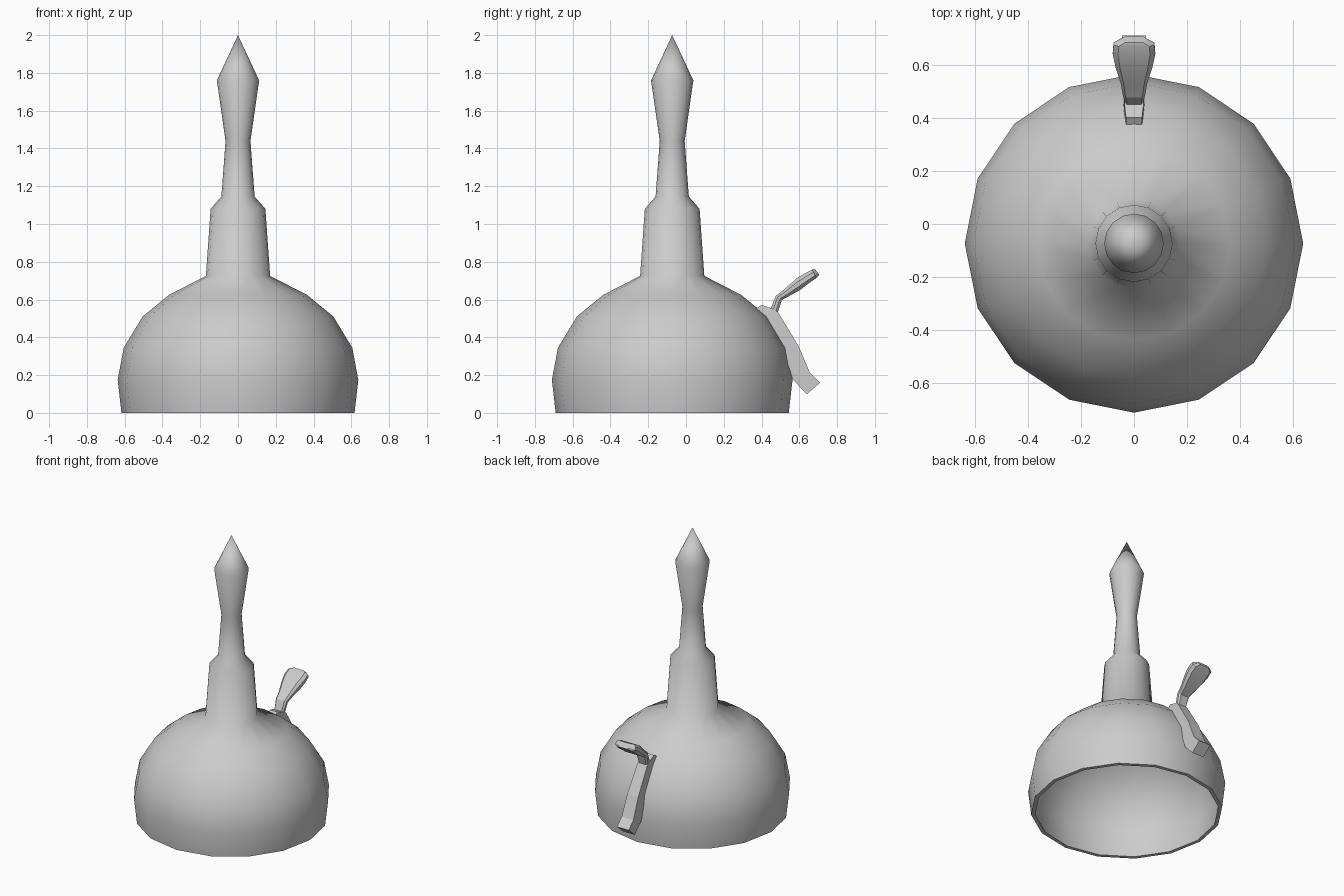
import bpy, bmesh, math

cube = bpy.data.objects.get("Cube")
if cube:
    bpy.data.objects.remove(cube)

GREY = (0.6, 0.6, 0.6, 1)
metal = bpy.data.materials.new("plain grey")
metal.use_nodes = True
metal.diffuse_color = GREY
metal.node_tree.nodes["Principled BSDF"].inputs["Base Color"].default_value = GREY

SIDES = 16
CENTRE_Y = -0.073


def finish(bm, name):
    bmesh.ops.recalc_face_normals(bm, faces=bm.faces)
    mesh = bpy.data.meshes.new(name)
    bm.to_mesh(mesh)
    bm.free()
    mesh.materials.append(metal)
    obj = bpy.data.objects.new(name, mesh)
    bpy.context.collection.objects.link(obj)
    return obj


def smooth(obj, degrees):
    bpy.ops.object.select_all(action="DESELECT")
    obj.select_set(True)
    bpy.context.view_layer.objects.active = obj
    bpy.ops.object.shade_smooth_by_angle(angle=math.radians(degrees))


def bridge(bm, a, b):
    n = len(a)
    for i in range(n):
        bm.faces.new((a[i], a[(i + 1) % n], b[(i + 1) % n], b[i]))


def loft(name, sections, outline):
    """Sections are (y, z) lower, (y, z) upper, half width; outline is (side, rise)."""
    bm = bmesh.new()
    rings = []
    for lo, hi, half in sections:
        rings.append([bm.verts.new((s * half,
                                    lo[0] + (hi[0] - lo[0]) * t,
                                    lo[1] + (hi[1] - lo[1]) * t)) for s, t in outline])
    for a, b in zip(rings, rings[1:]):
        bridge(bm, a, b)
    bm.faces.new(rings[0])
    bm.faces.new(rings[-1])
    return finish(bm, name)


# Hollow dome and spike: outer profile from the inner crown, round the rim, to the tip
inner = [(0.14, 0.71), (0.35, 0.598), (0.485, 0.49), (0.58, 0.335), (0.612, 0.175), (0.592, 0)]
outer = [(0.617, 0), (0.637, 0.175), (0.605, 0.345), (0.505, 0.51), (0.365, 0.625),
         (0.17, 0.725), (0.145, 1.08), (0.088, 1.145), (0.066, 1.44), (0.112, 1.76)]
bm = bmesh.new()
rings = []
for r, z in inner + outer:
    rings.append([bm.verts.new((r * math.cos(a), CENTRE_Y + r * math.sin(a), z))
                  for a in (math.tau * i / SIDES for i in range(SIDES))])
for a, b in zip(rings, rings[1:]):
    bridge(bm, a, b)
for ring, height in ((rings[0], 1.05), (rings[-1], 2.0)):
    tip = bm.verts.new((0, CENTRE_Y, height))
    for i in range(SIDES):
        bm.faces.new((ring[i], ring[(i + 1) % SIDES], tip))
smooth(finish(bm, "dome_and_spike"), 75)

# Strip clasped to the back of the dome
loft("clip_strip", [
    ((0.375, 0.555), (0.40, 0.571), 0.03),
    ((0.40, 0.50), (0.45, 0.555), 0.036),
    ((0.42, 0.49), (0.487, 0.534), 0.038),
    ((0.515, 0.33), (0.598, 0.35), 0.043),
    ((0.566, 0.175), (0.656, 0.212), 0.046),
    ((0.64, 0.10), (0.709, 0.159), 0.046),
], [(-1, 0), (1, 0), (1, 1), (-1, 1)])

# Flared thumb lever rising from the strip
lever = loft("thumb_lever", [
    ((0.487, 0.534), (0.45, 0.555), 0.036),
    ((0.508, 0.598), (0.476, 0.62), 0.042),
    ((0.545, 0.618), (0.523, 0.656), 0.05),
    ((0.603, 0.65), (0.587, 0.714), 0.07),
    ((0.65, 0.686), (0.635, 0.742), 0.08),
    ((0.69, 0.714), (0.668, 0.758), 0.077),
    ((0.706, 0.73), (0.683, 0.761), 0.045),
], [(-0.75, 0), (0.75, 0), (1, 0.3), (1, 0.7), (0.75, 1), (-0.75, 1), (-1, 0.7), (-1, 0.3)])
smooth(lever, 30)
